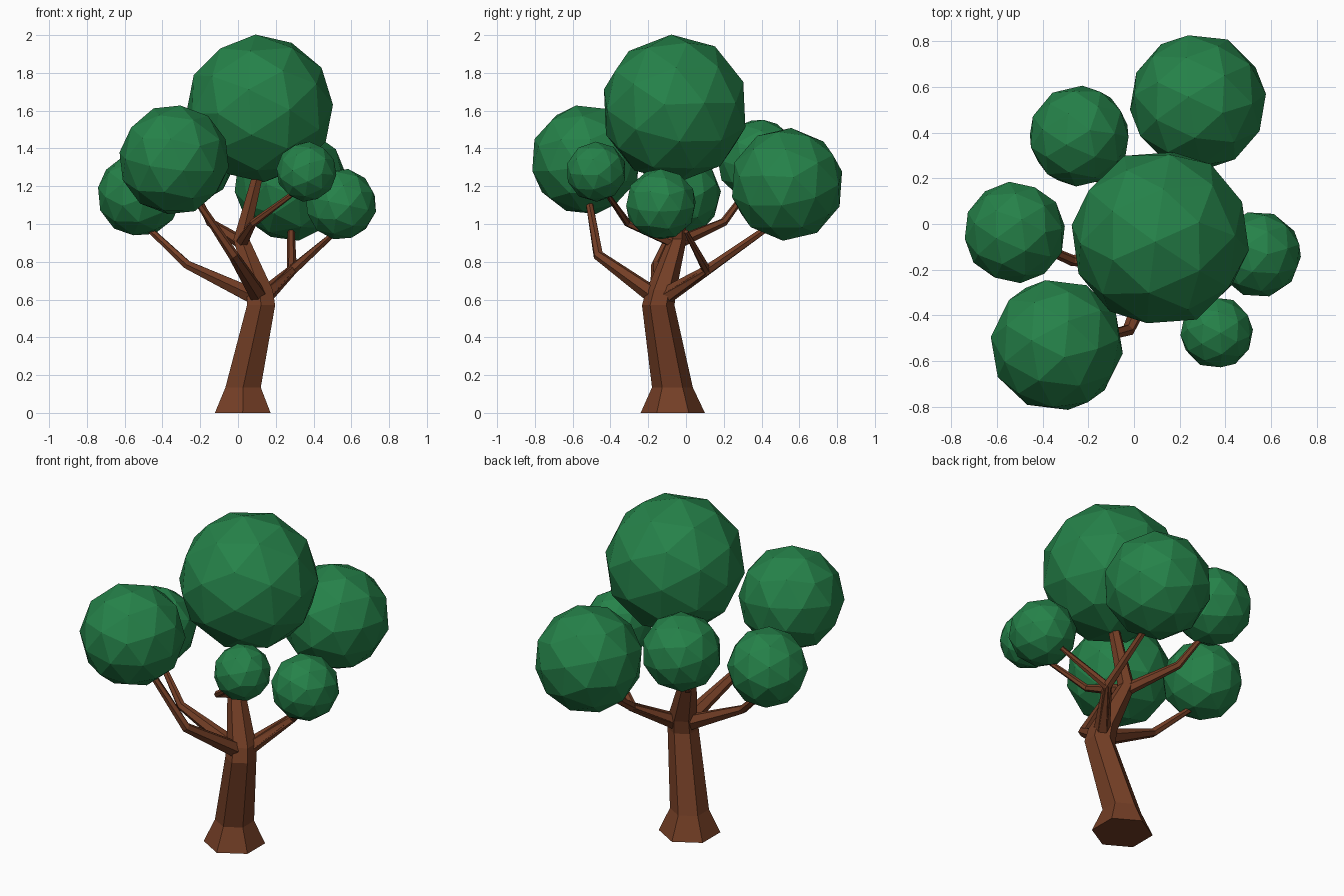
import bpy, bmesh, math, random
from mathutils import Vector, Euler

if "Cube" in bpy.data.objects:
    bpy.data.objects.remove(bpy.data.objects["Cube"])

random.seed(4)


def material(name, rgb):
    m = bpy.data.materials.new(name)
    m.diffuse_color = (*rgb, 1)
    m.use_nodes = True
    m.node_tree.nodes["Principled BSDF"].inputs["Base Color"].default_value = m.diffuse_color
    return m


bark = material("bark brown", (0.175, 0.049, 0.019))
leaf = material("leaf green", (0.0185, 0.222, 0.067))


def finish(bm, name, mat):
    bmesh.ops.recalc_face_normals(bm, faces=bm.faces)
    me = bpy.data.meshes.new(name)
    bm.to_mesh(me)
    bm.free()
    me.materials.append(mat)
    ob = bpy.data.objects.new(name, me)
    bpy.context.collection.objects.link(ob)
    return ob


def tube(name, points, flat=False, sides=6):
    """Tapered tube through (x, y, z, radius) points; flat keeps rings level."""
    bm = bmesh.new()
    pos = [Vector(p[:3]) for p in points]
    rings = []
    for i, p in enumerate(points):
        d = (pos[min(i + 1, len(pos) - 1)] - pos[max(i - 1, 0)]).normalized()
        if flat:
            u, v = Vector((0, 1, 0)), Vector((1, 0, 0))
        else:
            u = d.cross(Vector((0, 0, 1))).normalized()
            v = d.cross(u)
        rings.append([bm.verts.new(pos[i] + p[3] * (
            u * math.cos(2 * math.pi * k / sides) + v * math.sin(2 * math.pi * k / sides)))
            for k in range(sides)])
    for a, b in zip(rings, rings[1:]):
        for k in range(sides):
            j = (k + 1) % sides
            bm.faces.new((a[k], a[j], b[j], b[k]))
    bm.faces.new(rings[0])
    bm.faces.new(rings[-1])
    return finish(bm, name, bark)


# Trunk with flared foot, leaning then bending up into the crown
tube("trunk", [(0.025, -0.07, 0, 0.17), (0.027, -0.072, 0.135, 0.108),
               (0.122, -0.147, 0.57, 0.086), (0.115, -0.13, 0.65, 0.08),
               (0.018, -0.045, 0.92, 0.048), (0.12, -0.05, 1.32, 0.03)], flat=True)

# Limbs
fork = (0.12, -0.14, 0.60, 0.05)
node = (0.02, -0.05, 0.90, 0.036)
elbow = (0.285, 0.11, 0.755, 0.028)
limbs = {
    "left_limb": [fork, (-0.27, -0.16, 0.785, 0.025), (-0.52, -0.05, 1.02, 0.015)],
    "front_left_limb": [fork, (-0.025, -0.465, 0.835, 0.028), (-0.24, -0.52, 1.16, 0.018)],
    "front_right_limb": [node, (0.08, -0.31, 1.005, 0.02), (0.33, -0.44, 1.19, 0.012)],
    "right_limb": [fork, elbow, (0.52, 0.0, 0.96, 0.013)],
    "back_right_limb": [fork, elbow, (0.28, 0.46, 1.0, 0.018)],
    "back_left_limb": [node, (-0.15, 0.2, 1.01, 0.022), (-0.225, 0.32, 1.17, 0.015)],
}
for name, pts in limbs.items():
    tube(name, pts)

# Faceted leaf balls: centre and radius
balls = {
    "top_leaves": (0.115, -0.06, 1.612, 0.392),
    "back_right_leaves": (0.28, 0.535, 1.21, 0.302),
    "back_left_leaves": (-0.24, 0.385, 1.335, 0.223),
    "left_leaves": (-0.522, -0.037, 1.155, 0.224),
    "front_left_leaves": (-0.338, -0.53, 1.34, 0.294),
    "right_leaves": (0.545, -0.133, 1.105, 0.19),
    "front_right_leaves": (0.362, -0.475, 1.277, 0.16),
}
for name, (x, y, z, r) in balls.items():
    bm = bmesh.new()
    bmesh.ops.create_icosphere(bm, subdivisions=2, radius=r)
    turn = Euler([random.uniform(0, 6.28) for _ in range(3)]).to_matrix()
    bmesh.ops.rotate(bm, verts=bm.verts, matrix=turn)
    bmesh.ops.translate(bm, verts=bm.verts, vec=(x, y, z))
    finish(bm, name, leaf)
